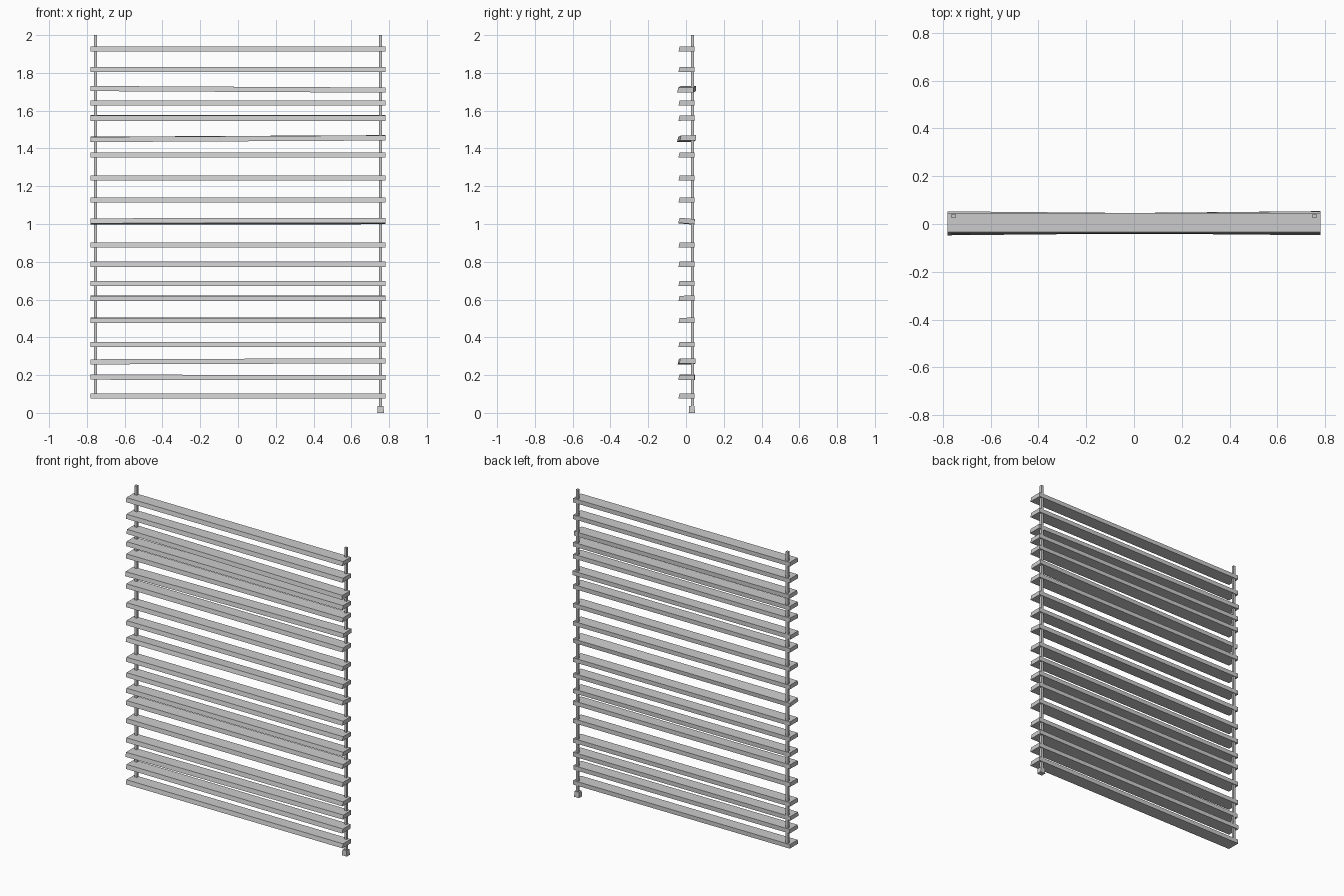
import bpy, bmesh
from math import radians
from mathutils import Matrix, Euler

if "Cube" in bpy.data.objects:
    bpy.data.objects.remove(bpy.data.objects["Cube"])


def make_object(name, bm):
    bmesh.ops.recalc_face_normals(bm, faces=bm.faces)
    mesh = bpy.data.meshes.new(name)
    bm.to_mesh(mesh)
    bm.free()
    obj = bpy.data.objects.new(name, mesh)
    bpy.context.collection.objects.link(obj)
    return obj


def box(name, size, center, taper=1.0):
    bm = bmesh.new()
    bmesh.ops.create_cube(bm, size=1)
    for v in bm.verts:
        k = taper if v.co.z > 0 else 1.0
        v.co.x *= size[0] * k
        v.co.y *= size[1] * k
        v.co.z *= size[2]
    obj = make_object(name, bm)
    obj.location = center
    return obj


# Slat: a y-z profile with a sloped front edge, extruded along x
HALF = 0.78
PROFILE = [(-0.040, -0.0135), (0.046, -0.0135), (0.046, 0.0135), (-0.034, 0.0135)]


def slat(name, z, rot):
    bm = bmesh.new()
    face = bm.faces.new([bm.verts.new((-HALF, y, h)) for y, h in PROFILE])
    ext = bmesh.ops.extrude_face_region(bm, geom=[face])
    verts = [g for g in ext["geom"] if isinstance(g, bmesh.types.BMVert)]
    bmesh.ops.translate(bm, vec=(2 * HALF, 0, 0), verts=verts)
    if not face.is_valid or len(bm.faces) < 6:
        bmesh.ops.holes_fill(bm, edges=bm.edges)
    obj = make_object(name, bm)
    obj.location.z = z
    obj.rotation_euler = [radians(a) for a in rot]
    return obj


heights = [0.090, 0.188, 0.273, 0.363, 0.490, 0.607, 0.686, 0.787, 0.888, 1.015,
           1.126, 1.243, 1.365, 1.452, 1.561, 1.640, 1.713, 1.818, 1.926]

# A few slats hang slightly crooked (pitch, roll, yaw in degrees)
crooked = {1: (0, 0.08, -0.1), 2: (0, -0.2, 0.3), 4: (2, 0, 0), 5: (2, 0, 0),
           9: (-5, -0.1, 0), 13: (1, -0.3, 0.55), 14: (2, 0, 0), 16: (0, 0.3, -0.5)}

for i, z in enumerate(heights):
    slat(f"slat_{i + 1:02d}", z, crooked.get(i, (0, 0, 0)))

# Vertical cords near the back edge
for name, x, low in (("left_cord", -0.755, 0.09), ("right_cord", 0.755, 0.03)):
    box(name, (0.016, 0.016, 2 - low), (x, 0.034, (2 + low) / 2))

# Pull knob below the right cord
box("pull_knob", (0.036, 0.033, 0.036), (0.755, 0.031, 0.018), taper=0.85)
